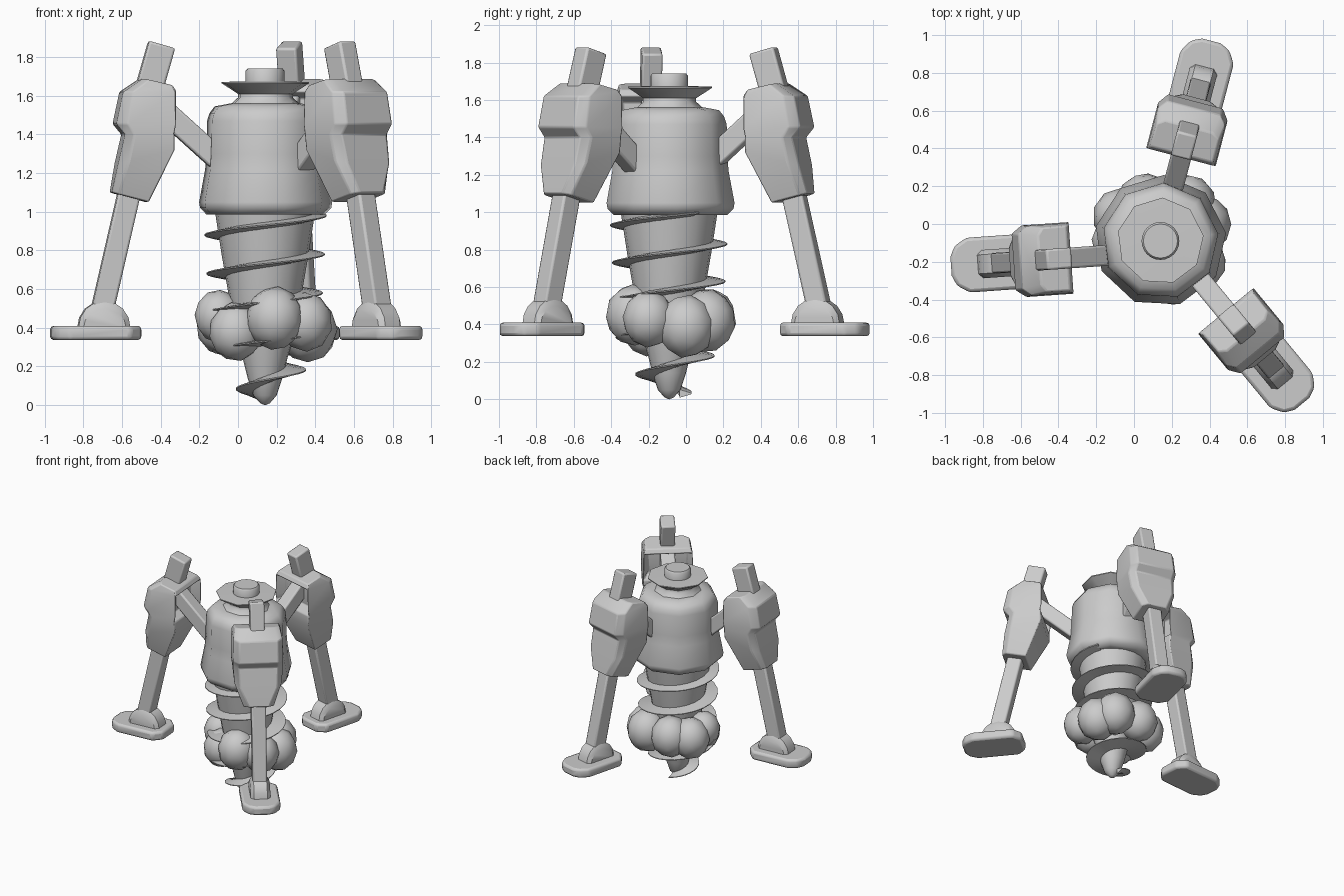
import bpy, bmesh, math
from mathutils import Vector, Matrix

if "Cube" in bpy.data.objects:
    bpy.data.objects.remove(bpy.data.objects["Cube"])

CX, CY = 0.14, -0.09          # axis of the drill
GREY = bpy.data.materials.new("plain_grey")
GREY.diffuse_color = (0.6, 0.6, 0.6, 1)
GREY.use_nodes = True
GREY.node_tree.nodes["Principled BSDF"].inputs["Base Color"].default_value = GREY.diffuse_color


def finish(name, bm, matrix=None, bevel=0.0, angle=40):
    """Turn a bmesh into a smooth-shaded object, baked into place."""
    if matrix:
        bm.transform(matrix)
    bmesh.ops.recalc_face_normals(bm, faces=bm.faces)
    mesh = bpy.data.meshes.new(name)
    bm.to_mesh(mesh)
    bm.free()
    mesh.materials.append(GREY)
    ob = bpy.data.objects.new(name, mesh)
    bpy.context.collection.objects.link(ob)
    if bevel:
        mod = ob.modifiers.new("bevel", 'BEVEL')
        mod.width, mod.segments = bevel, 2
        mod.limit_method = 'ANGLE'
    for o in bpy.context.selected_objects:
        o.select_set(False)
    bpy.context.view_layer.objects.active = ob
    ob.select_set(True)
    bpy.ops.object.shade_smooth_by_angle(angle=math.radians(angle))
    return ob


def loft(rings, caps=True):
    """Skin a list of equal-length closed point rings."""
    bm = bmesh.new()
    rows = [[bm.verts.new(p) for p in r] for r in rings]
    n = len(rows[0])
    for a, b in zip(rows, rows[1:]):
        for i in range(n):
            j = (i + 1) % n
            bm.faces.new((a[i], a[j], b[j], b[i]))
    if caps:
        bm.faces.new(rows[0])
        bm.faces.new(rows[-1])
    return bm


def lathe(name, profile, sides, phase=0, angle=50):
    rings = [[(CX + r * math.cos(phase + i * math.tau / sides),
               CY + r * math.sin(phase + i * math.tau / sides), z)
              for i in range(sides)] for r, z in profile]
    return finish(name, loft(rings), angle=angle)


def beam(name, a, b, thick, wide, matrix):
    """Rectangular bar between two (u, z) points of a leg's plane."""
    a, b = Vector((a[0], 0, a[1])), Vector((b[0], 0, b[1]))
    d = (b - a).normalized()
    side = Vector((d.z, 0, -d.x)) * thick / 2
    w = Vector((0, wide / 2, 0))
    rings = [[p - side - w, p + side - w, p + side + w, p - side + w] for p in (a, b)]
    return finish(name, loft(rings), matrix, bevel=0.012)


# Central housing, brim and cap
P9 = math.radians(87)
lathe("housing", [(0.26, 0.985), (0.31, 0.985), (0.345, 1.02), (0.35, 1.05), (0.318, 1.22),
                  (0.312, 1.30), (0.308, 1.47), (0.295, 1.51), (0.268, 1.545), (0.19, 1.56)], 9, P9)
lathe("brim", [(0.19, 1.55), (0.145, 1.59), (0.145, 1.61), (0.23, 1.665), (0.23, 1.672), (0.08, 1.675)], 9, P9)
lathe("cap", [(0.10, 1.66), (0.10, 1.73), (0.09, 1.742)], 24)

# Drill core
lathe("drill_core", [(0.262, 1.02), (0.225, 0.78), (0.185, 0.55), (0.15, 0.36), (0.115, 0.24),
                     (0.09, 0.14), (0.06, 0.05), (0.025, 0.01), (0.002, 0.0)], 20)

# Helical blade, a thin wedge winding around the core
rings, steps = [], 24
for i in range(int(4.85 * steps) + 1):
    t = 0.03 + 0.2 * i / steps
    ang = (t - 0.98) / 0.2 * math.tau
    inner = 0.05 + 0.18 * t
    outer = min(0.315, 0.10 + 0.62 * t) if t < 0.3 else min(0.33, 0.27 + 0.05 * t)
    c, s = math.cos(ang), math.sin(ang)
    rings.append([(CX + r * c, CY + r * s, max(0.0, t + dz)) for r, dz in
                  ((inner, -0.022), (outer, -0.003), (outer, 0.003), (inner, 0.022))])
finish("drill_blade", loft(rings))

# Lumps of rock packed around the drill: x, y, z, radius
rocks = [(-0.07, 0.04, 0.42, 0.15), (0.06, 0.12, 0.43, 0.15), (0.28, 0.11, 0.42, 0.155),
         (0.36, 0.0, 0.39, 0.155), (0.35, -0.20, 0.43, 0.14), (0.19, -0.28, 0.45, 0.15),
         (-0.01, -0.20, 0.38, 0.14), (-0.10, -0.09, 0.46, 0.125)]
for k, (x, y, z, r) in enumerate(rocks):
    bm = bmesh.new()
    bmesh.ops.create_icosphere(bm, subdivisions=2, radius=1)
    m = (Matrix.Translation((x, y, z)) @ Matrix.Diagonal((r, r, r * 1.1, 1))
         @ Matrix.Rotation(k * 1.3, 4, (1, 2, 3)))
    finish("rock", bm, m, angle=60)


def leg(px, py, degrees):
    """u runs outward from the inner face of the leg housing."""
    m = Matrix.Translation((px, py, 0)) @ Matrix.Rotation(math.radians(degrees), 4, 'Z')
    # Leg housing: inner u, inner z, outer u, outer z, half width
    sections = [(0.13, 1.05, 0.32, 1.10, 0.115), (0.0, 1.32, 0.29, 1.25, 0.18),
                (0.0, 1.40, 0.255, 1.40, 0.19), (-0.01, 1.45, 0.30, 1.455, 0.19),
                (-0.01, 1.62, 0.265, 1.62, 0.185), (0.01, 1.655, 0.16, 1.69, 0.17)]
    rings = []
    for u0, z0, u1, z1, w in sections:
        f, c = 0.82, 0.04
        um, zm = u0 + (u1 - u0) * f, z0 + (z1 - z0) * f
        rings.append([(u0, -w, z0), (um, -w, zm), (u1, -w + c, z1),
                      (u1, w - c, z1), (um, w, zm), (u0, w, z0)])
    bm = loft(rings)
    # Socket for the arm, sunk into the inner face
    inner = [f for f in bm.faces if f.calc_center_median().x < 0.02
             and 1.38 < f.calc_center_median().z < 1.62]
    bmesh.ops.recalc_face_normals(bm, faces=bm.faces)
    bmesh.ops.inset_region(bm, faces=inner, thickness=0.045)
    bmesh.ops.translate(bm, verts=list({v for f in inner for v in f.verts}), vec=(0.08, 0, 0))
    finish("leg_housing", bm, m, bevel=0.008)

    # Leaning strut, its exposed top and the arm to the central housing
    beam("leg_strut", (0.375, 0.44), (0.20, 1.20), 0.115, 0.11, m)
    beam("leg_top", (0.145, 1.55), (0.055, 1.865), 0.14, 0.11, m)
    beam("arm", (-0.31, 1.205), (0.10, 1.575), 0.115, 0.11, m)

    # Ankle: half-round block tapering to both sides
    def arch(v, r, h):
        pts = [(0.355 + r * math.cos(math.pi * i / 8), v, 0.40 + h * math.sin(math.pi * i / 8))
               for i in range(9)]
        return pts
    finish("ankle", loft([arch(-0.075, 0.11, 0.10), arch(-0.05, 0.135, 0.14),
                          arch(0.05, 0.135, 0.14), arch(0.075, 0.11, 0.10)]), m)

    # Foot pad with clipped corners
    outline = [(0.165, -0.08), (0.225, -0.145), (0.54, -0.145), (0.605, -0.105), (0.63, -0.05),
               (0.63, 0.05), (0.605, 0.105), (0.54, 0.145), (0.225, 0.145), (0.165, 0.08)]
    finish("foot", loft([[(u, v, z) for u, v in outline] for z in (0.337, 0.41)]), m, bevel=0.018)


for px, py, degrees in ((-0.34, -0.18, 184), (0.25, 0.36, 75.3), (0.49, -0.465, -50.5)):
    leg(px, py, degrees)
